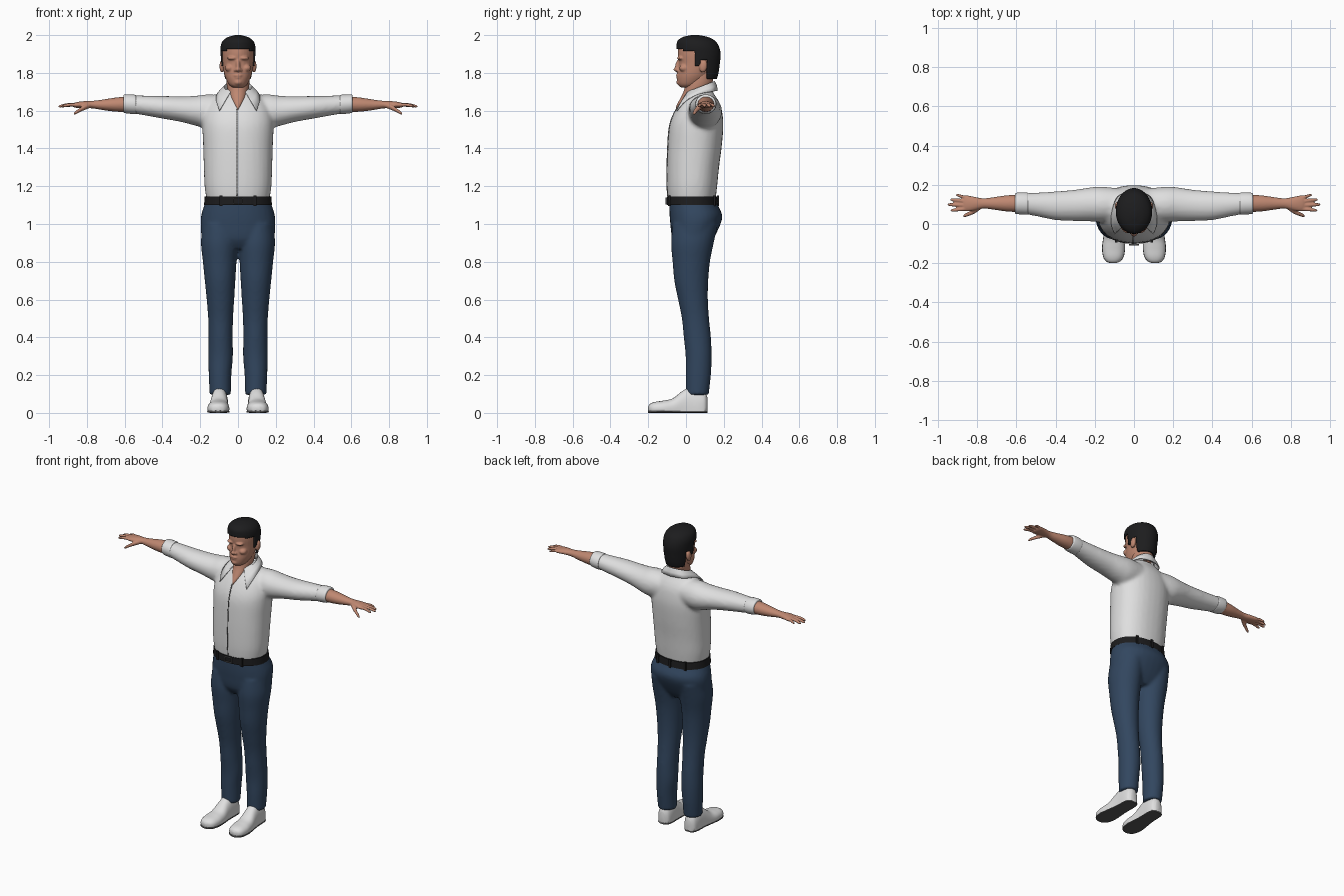
import bpy, bmesh, math
from mathutils import Matrix, Vector


def material(name, r, g, b):
    m = bpy.data.materials.new(name)
    m.diffuse_color = (r, g, b, 1)
    return m


WHITE = material("white cloth", 0.74, 0.74, 0.74)
NAVY = material("navy denim", 0.032, 0.062, 0.115)
SKIN = material("skin", 0.52, 0.245, 0.165)
BLACK = material("black", 0.012, 0.012, 0.013)
GREY = material("dark grey", 0.09, 0.09, 0.09)


def smooth_path(rows, sub):
    """Resample section rows with a Catmull-Rom spline."""
    out = []
    for i in range(len(rows) - 1):
        p0, p1, p2 = rows[max(i - 1, 0)], rows[i], rows[i + 1]
        p3 = rows[min(i + 2, len(rows) - 1)]
        for k in range(sub):
            t = k / sub
            out.append([0.5 * (2 * b + (c - a) * t + (2 * a - 5 * b + 4 * c - d) * t * t
                               + (3 * b - a - 3 * c + d) * t ** 3)
                        for a, b, c, d in zip(p0, p1, p2, p3)])
    return out + [list(rows[-1])]


def loft(bm, rows, axis='z', side=1, n=32, sub=5, power=2.0, floor=None):
    """Skin rows of (position, centre a, centre b, radius a, radius b)."""
    rings = []
    for p, ca, cb, ra, rb in smooth_path(rows, sub):
        ring = []
        for k in range(n):
            t = 2 * math.pi * k / n
            c, s = math.cos(t), math.sin(t)
            a = ca + max(ra, .001) * math.copysign(abs(c) ** (2 / power), c)
            b = cb + max(rb, .001) * math.copysign(abs(s) ** (2 / power), s)
            x, y, z = {'z': (a, b, p), 'x': (p, a, b), 'y': (a, p, b)}[axis]
            if floor is not None:
                z = max(z, floor)
            ring.append(bm.verts.new((x * side, y, z)))
        rings.append(ring)
    for r, q in zip(rings, rings[1:]):
        for k in range(n):
            bm.faces.new((r[k], r[(k + 1) % n], q[(k + 1) % n], q[k]))
    bm.faces.new(rings[0])
    bm.faces.new(rings[-1])


def blob(bm, loc, radii, tilt=0):
    m = Matrix.Translation(loc) @ Matrix.Rotation(tilt, 4, 'X') @ Matrix.Diagonal((*radii, 1))
    bmesh.ops.create_uvsphere(bm, u_segments=20, v_segments=14, radius=1, matrix=m)


def box(bm, loc, size):
    bmesh.ops.create_cube(bm, size=1, matrix=Matrix.Translation(loc) @ Matrix.Diagonal((*size, 1)))


def finish(name, bm, mat, voxel=0, relax=3, thick=0, angle=45):
    bmesh.ops.recalc_face_normals(bm, faces=bm.faces)
    me = bpy.data.meshes.new(name)
    bm.to_mesh(me)
    bm.free()
    me.materials.append(mat)
    ob = bpy.data.objects.new(name, me)
    bpy.context.collection.objects.link(ob)
    bpy.ops.object.select_all(action='DESELECT')
    ob.select_set(True)
    bpy.context.view_layer.objects.active = ob
    bpy.ops.object.shade_smooth_by_angle(angle=math.radians(angle))
    if voxel:  # fuse overlapping volumes into one skin
        r = ob.modifiers.new("fuse", 'REMESH')
        r.mode, r.voxel_size, r.use_smooth_shade = 'VOXEL', voxel, True
        s = ob.modifiers.new("relax", 'SMOOTH')
        s.factor, s.iterations = 0.5, relax
    if thick:
        s = ob.modifiers.new("thickness", 'SOLIDIFY')
        s.thickness, s.offset = thick, -1
    return ob


# Shirt: torso with both sleeves
TORSO = [(1.125, 0, .03, .166, .126), (1.2, 0, .032, .177, .133), (1.3, 0, .037, .181, .138),
         (1.4, 0, .045, .184, .143), (1.5, 0, .053, .188, .144), (1.56, 0, .06, .185, .136),
         (1.62, 0, .07, .167, .116), (1.66, 0, .075, .137, .093), (1.69, 0, .075, .107, .072),
         (1.715, 0, .075, .078, .062)]
SLEEVE = [(.06, .10, 1.60, .08, .08), (.16, .10, 1.596, .09, .09), (.22, .10, 1.599, .087, .08),
          (.3, .095, 1.608, .08, .068), (.4, .093, 1.618, .073, .060), (.5, .1, 1.628, .06, .052),
          (.57, .105, 1.635, .052, .047)]
bm = bmesh.new()
loft(bm, TORSO, power=2.25)
for s in (-1, 1):
    loft(bm, SLEEVE, 'x', s)
finish("shirt", bm, WHITE, .011, 5)

# Rolled cuffs
bm = bmesh.new()
for s in (-1, 1):
    loft(bm, [(.54, .104, 1.632, .052, .047), (.545, .104, 1.633, .056, .051),
              (.575, .105, 1.635, .056, .051), (.6, .105, 1.637, .054, .049),
              (.606, .105, 1.637, .05, .045)], 'x', s)
finish("cuffs", bm, WHITE)

# Front opening line, following the torso front
bm = bmesh.new()
line = []
for z, _, cy, _, ry in smooth_path(TORSO, 5):
    if 1.14 < z < 1.615:
        y = cy - ry - .002
        line.append([bm.verts.new((x, y, z)) for x in (-.008, -.003)])
for a, b in zip(line, line[1:]):
    bm.faces.new((a[0], a[1], b[1], b[0]))
finish("placket_line", bm, GREY, thick=.004)

# Collar: neck band folding over into two points
bm = bmesh.new()
edge = smooth_path([(0, 0, .168, 1.705), (45, .08, .145, 1.703), (90, .112, .07, 1.69),
                    (120, .116, -.002, 1.655), (150, .099, -.052, 1.60)], 5)
outline = [(-a, -x, y, z) for a, x, y, z in reversed(edge[1:])] + edge
rows = []
for a, x, y, z in outline:
    t = math.radians(a)
    f = (1 - math.cos(t)) / 2
    top = Vector((.074 * math.sin(t), .075 + .078 * math.cos(t), 1.757 - .06 * f))
    low = Vector((x, y, z))
    inner = Vector((top.x * .93, .075 + (top.y - .075) * .93, top.z - .045))
    mid = top.lerp(low, .5) + Vector((top.x, top.y - .075, 0)) * .05
    rows.append([bm.verts.new(v) for v in (inner, top, mid, low)])
for p, q in zip(rows, rows[1:]):
    for k in range(3):
        bm.faces.new((p[k], q[k], q[k + 1], p[k + 1]))
finish("collar", bm, WHITE, thick=.006)

# Trousers: hips with both legs
bm = bmesh.new()
loft(bm, [(.87, 0, .035, .14, .075), (.92, 0, .036, .188, .108), (1.0, 0, .05, .198, .133),
          (1.05, 0, .052, .194, .139), (1.1, 0, .04, .179, .128), (1.13, 0, .035, .17, .123)],
     power=2.2)
for s in (-1, 1):
    loft(bm, [(.095, .094, .06, .056, .060), (.2, .095, .065, .06, .067), (.3, .092, .067, .065, .069),
              (.4, .092, .06, .064, .072), (.5, .092, .05, .066, .072), (.6, .093, .037, .073, .079),
              (.7, .095, .028, .081, .09), (.8, .097, .028, .089, .099), (.9, .099, .034, .097, .113),
              (1.0, .1, .05, .09, .12)], 'z', s)
finish("trousers", bm, NAVY, .01, 4)

# Belt, loops and buckle
bm = bmesh.new()
loft(bm, [(1.1, 0, .034, .18, .135), (1.145, 0, .032, .176, .133)], n=64, sub=1, power=2.2)
finish("belt", bm, BLACK, angle=30)
bm = bmesh.new()
for x, y in ((-.09, -.088), (.09, -.088), (-.1, .151), (.1, .151), (0, .169)):
    box(bm, (x, y, 1.122), (.014, .012, .056))
finish("belt_loops", bm, BLACK)
bm = bmesh.new()
for x in (-.024, .024):
    box(bm, (x, -.105, 1.122), (.005, .008, .036))
for z in (1.106, 1.138):
    box(bm, (0, -.105, z), (.053, .008, .005))
finish("buckle", bm, GREY)

# Shoes and soles
SHOE = [(-.2, .106, .022, .012, .012), (-.19, .106, .022, .036, .026), (-.165, .105, .022, .052, .036),
        (-.12, .104, .022, .058, .043), (-.07, .102, .022, .054, .055), (-.02, .1, .03, .048, .085),
        (.02, .098, .03, .046, .105), (.07, .097, .03, .045, .095), (.1, .097, .03, .038, .08),
        (.114, .097, .03, .02, .05)]
for s, tag in ((-1, "right"), (1, "left")):
    bm = bmesh.new()
    loft(bm, SHOE, 'y', s, power=2.3, floor=.009)
    finish(tag + "_shoe", bm, WHITE)
    bm = bmesh.new()
    loft(bm, [(y, cx, .006, rx + .001, .006) for y, cx, _, rx, _ in SHOE], 'y', s, power=4)
    finish(tag + "_sole", bm, GREY)

# Forearms and hands
FINGERS = [(.85, .134, .907, .147, .0085), (.85, .115, .936, .124, .0095),
           (.85, .095, .949, .099, .0095), (.85, .077, .934, .070, .009)]
for s, tag in ((-1, "right"), (1, "left")):
    bm = bmesh.new()
    loft(bm, [(.57, .105, 1.634, .045, .043), (.65, .105, 1.632, .041, .037),
              (.72, .105, 1.631, .031, .027), (.77, .105, 1.632, .026, .02),
              (.82, .104, 1.632, .036, .018), (.855, .105, 1.63, .041, .015),
              (.872, .105, 1.629, .036, .01)], 'x', s)
    for x0, y0, x1, y1, r in FINGERS:
        loft(bm, [(x0, y0, 1.63, r, r), ((x0 + x1) / 2, (y0 + y1) / 2, 1.631, r, r),
                  (x1 - .008, y1, 1.624, r * .85, r * .8), (x1 + .002, y1, 1.622, .003, .003)],
             'x', s, n=12, sub=3)
    loft(bm, [(.775, .095, 1.63, .014, .013), (.81, .07, 1.618, .015, .014),
              (.84, .053, 1.602, .011, .011), (.862, .044, 1.588, .009, .009),
              (.872, .04, 1.582, .003, .003)], 'x', s, n=12, sub=3)
    finish(tag + "_arm", bm, SKIN, .0045, 2)

# Neck with the open chest showing between the collar points
bm = bmesh.new()
loft(bm, [(1.605, 0, -.035, .004, .02), (1.63, 0, -.018, .02, .031), (1.66, 0, .005, .036, .038),
          (1.70, 0, .045, .052, .058), (1.74, 0, .068, .06, .07), (1.8, 0, .08, .06, .065)])
finish("neck", bm, SKIN)

# Head with nose, brow, lips, chin, cheeks and ears
bm = bmesh.new()
loft(bm, [(1.722, 0, .015, .028, .04), (1.738, 0, .02, .048, .062), (1.77, 0, .035, .065, .082),
          (1.80, 0, .046, .074, .090), (1.85, 0, .06, .081, .098), (1.90, 0, .063, .084, .107),
          (1.94, 0, .063, .08, .102), (1.97, 0, .06, .06, .078), (1.985, 0, .06, .03, .04)])
blob(bm, (0, -.042, 1.838), (.011, .016, .036), -.22)
blob(bm, (0, -.052, 1.818), (.013, .014, .011))
blob(bm, (0, -.041, 1.787), (.024, .013, .007))
blob(bm, (0, -.039, 1.776), (.02, .013, .007))
blob(bm, (0, -.032, 1.75), (.022, .02, .016))
for s in (-1, 1):
    blob(bm, (s * .015, -.045, 1.815), (.008, .009, .008))
    blob(bm, (s * .03, -.028, 1.878), (.028, .02, .010))
    blob(bm, (s * .045, -.01, 1.825), (.024, .026, .02))
    blob(bm, (s * .085, .092, 1.835), (.013, .021, .034), -.15)
finish("head", bm, SKIN, .005, 3)


# Hair: cap trimmed along the hairline, around the ears to the nape
def hairline(y):
    for limit, z in ((-.015, 1.928), (.045, 1.915), (.072, 1.835), (.112, 1.866)):
        if y < limit:
            return z
    return 1.768


bm = bmesh.new()
loft(bm, [(1.75, 0, .09, .062, .068), (1.765, 0, .078, .073, .084), (1.80, 0, .07, .082, .102),
          (1.85, 0, .067, .088, .112), (1.90, 0, .067, .092, .116), (1.94, 0, .062, .092, .112),
          (1.97, 0, .055, .08, .099), (1.99, 0, .05, .052, .066), (2.0, 0, .048, .015, .02)],
     n=72, sub=8)
bmesh.ops.delete(bm, geom=[f for f in bm.faces if f.calc_center_median().z
                           < hairline(f.calc_center_median().y)], context='FACES')
finish("hair", bm, BLACK, thick=.014, angle=60)
